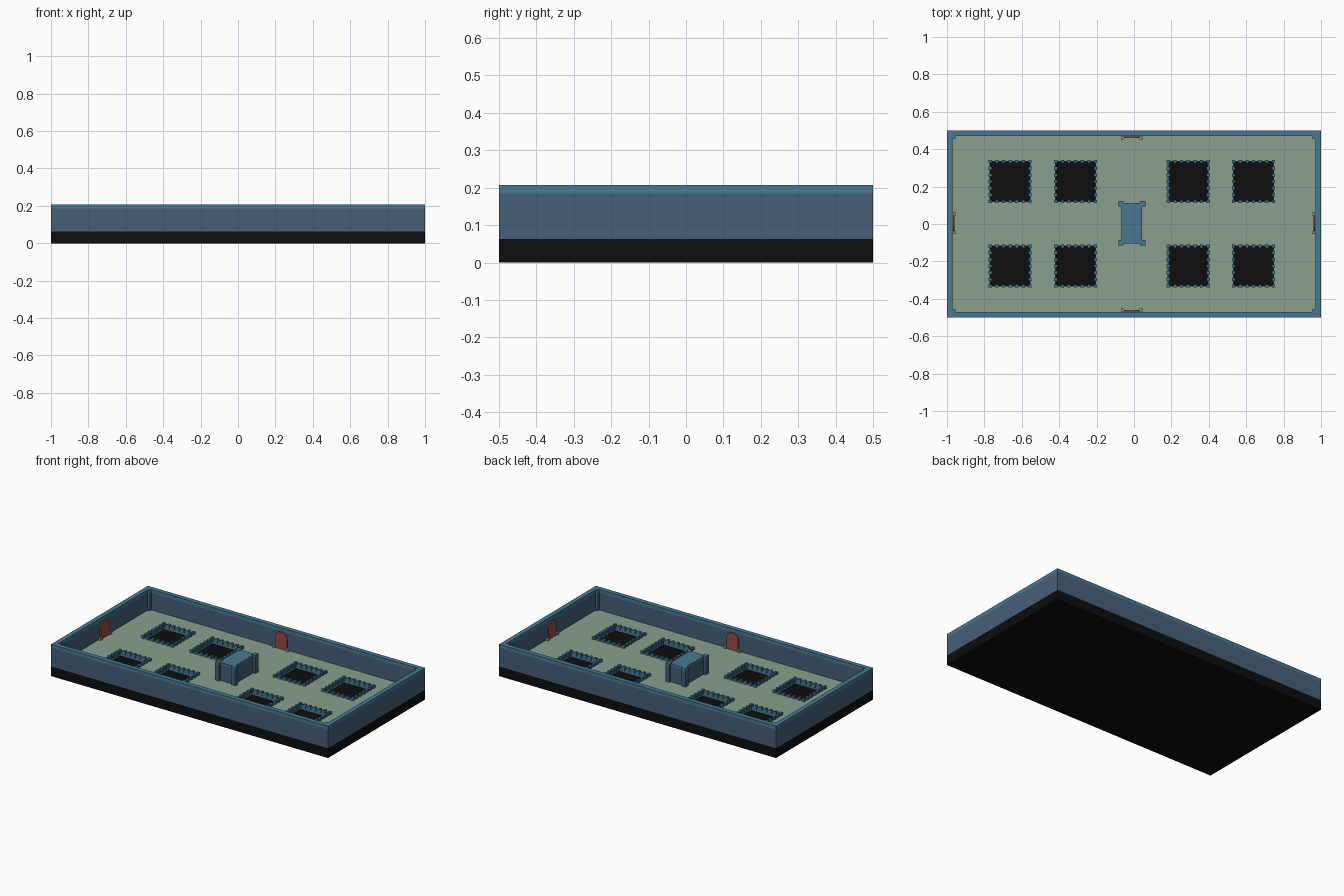
import bpy, bmesh
from mathutils import Vector

if "Cube" in bpy.data.objects:
    bpy.data.objects.remove(bpy.data.objects["Cube"], do_unlink=True)


def make_material(name, rgb):
    lin = [((c / 255 + 0.055) / 1.055) ** 2.4 if c > 10 else c / 255 / 12.92 for c in rgb]
    m = bpy.data.materials.new(name)
    m.use_nodes = True
    m.diffuse_color = (*lin, 1)
    m.node_tree.nodes["Principled BSDF"].inputs["Base Color"].default_value = (*lin, 1)
    return m


BLACK = make_material("black", (13, 13, 13))
SLATE = make_material("slate_blue", (69, 95, 120))
TEAL = make_material("teal_blue", (72, 121, 146))
GREEN = make_material("sage_green", (136, 160, 142))
RED = make_material("brick_red", (150, 77, 67))

FLOOR = 0.073      # top of the green floor
PIT = 0.05         # bottom of the pits
BASE = 0.063       # top of the black band
TOP = 0.207        # top of the wall
CAP = 0.185        # underside of the teal coping
IX, IY = 0.97, 0.47   # inner faces of the wall


def add_object(name, bm, mat):
    bmesh.ops.recalc_face_normals(bm, faces=bm.faces)
    me = bpy.data.meshes.new(name)
    bm.to_mesh(me)
    bm.free()
    me.materials.append(mat)
    ob = bpy.data.objects.new(name, me)
    bpy.context.collection.objects.link(ob)
    return ob


def add_box(bm, x0, x1, y0, y1, z0, z1):
    vs = bmesh.ops.create_cube(bm, size=1)["verts"]
    for v in vs:
        v.co = Vector((x1 if v.co.x > 0 else x0, y1 if v.co.y > 0 else y0, z1 if v.co.z > 0 else z0))


def boxes(name, mat, specs):
    bm = bmesh.new()
    for s in specs:
        add_box(bm, *s)
    return add_object(name, bm, mat)


def plate(name, mat, xs, ys, z0, z1, hole):
    """Slab on a grid of cuts, leaving open the cells that hole(x, y) picks."""
    bm = bmesh.new()
    grid = [[bm.verts.new((x, y, z0)) for y in ys] for x in xs]
    for i in range(len(xs) - 1):
        for j in range(len(ys) - 1):
            if not hole((xs[i] + xs[i + 1]) / 2, (ys[j] + ys[j + 1]) / 2):
                bm.faces.new((grid[i][j], grid[i + 1][j], grid[i + 1][j + 1], grid[i][j + 1]))
    loose = [v for v in bm.verts if not v.link_faces]
    bmesh.ops.delete(bm, geom=loose, context="VERTS")
    ext = bmesh.ops.extrude_face_region(bm, geom=bm.faces[:], use_keep_orig=True)["geom"]
    for v in ext:
        if isinstance(v, bmesh.types.BMVert):
            v.co.z = z1
    return add_object(name, bm, mat)


def ring(name, mat, cx, cy, ox, oy, ix, iy, z0, z1):
    xs = [cx - ox, cx - ix, cx + ix, cx + ox]
    ys = [cy - oy, cy - iy, cy + iy, cy + oy]
    return plate(name, mat, xs, ys, z0, z1,
                 lambda x, y: abs(x - cx) < ix and abs(y - cy) < iy)


# Base, wall and coping
boxes("base_slab", BLACK, [(-1, 1, -0.5, 0.5, 0, PIT)])
ring("base_rim", BLACK, 0, 0, 1, 0.5, IX, IY, PIT, BASE)
ring("outer_wall", SLATE, 0, 0, 1, 0.5, IX, IY, BASE, CAP)
ring("wall_coping", TEAL, 0, 0, 1, 0.5, IX, IY, CAP, TOP)

# Corner pilasters inside the wall
P = 0.016
corners = [(sx, sy) for sx in (-1, 1) for sy in (-1, 1)]
for name, mat, z0, z1 in (("corner_pilasters", SLATE, FLOOR - 0.01, CAP),
                          ("corner_pilaster_caps", TEAL, CAP, TOP - 0.002)):
    boxes(name, mat, [(*sorted((sx * IX, sx * (IX - P))), *sorted((sy * IY, sy * (IY - P))), z0, z1)
                      for sx, sy in corners])

# Floor with square pits
PIT_X = (-0.662, -0.312, 0.29, 0.639)
PIT_Y = (-0.225, 0.227)
H = 0.109
xs = [-IX] + [c + s * H for c in PIT_X for s in (-1, 1)] + [IX]
ys = [-IY] + [c + s * H for c in PIT_Y for s in (-1, 1)] + [IY]
plate("floor", GREEN, xs, ys, PIT, FLOOR,
      lambda x, y: any(abs(x - c) < H for c in PIT_X) and any(abs(y - c) < H for c in PIT_Y))

# Pit walls with a row of seven merlons on each side
M, N = 0.0085, 7
offsets = [-0.1065 + 0.213 * k / (N - 1) for k in range(N)]
for i, cx in enumerate(PIT_X):
    for j, cy in enumerate(PIT_Y):
        tag = f"{i + 1}_{j + 1}"
        ring("pit_wall_" + tag, TEAL, cx, cy, 0.11, 0.11, 0.104, 0.104, PIT, FLOOR + 0.009)
        spots = [(a, b) for a in offsets for b in offsets
                 if abs(abs(a) - 0.1065) < 1e-6 or abs(abs(b) - 0.1065) < 1e-6]
        boxes("pit_merlons_" + tag, TEAL,
              [(cx + a - M, cx + a + M, cy + b - M, cy + b + M, FLOOR - 0.008, FLOOR + 0.018)
               for a, b in spots])

# Central tower: body with four corner columns and a coping
TX, TY = -0.011, 0.004
plan = [(TX - 0.055, TX + 0.055, TY - 0.107, TY + 0.107)]
for sx, sy in corners:
    x, y = TX + sx * 0.058, TY + sy * 0.105
    plan.append((x - 0.014, x + 0.014, y - 0.015, y + 0.015))
for name, mat, z0, z1 in (("tower_shaft", SLATE, FLOOR - 0.005, 0.176),
                          ("tower_coping", TEAL, 0.176, 0.19)):
    boxes(name, mat, [(*p, z0, z1 + (0.003 if k and mat == TEAL else 0)) for k, p in enumerate(plan)])

# Arched doors standing just inside each wall, with a low post on either side
W = 0.042
arch = [(-W, 0), (W, 0), (W, 0.08), (W * 0.8, 0.098), (W * 0.35, 0.11),
        (-W * 0.35, 0.11), (-W * 0.8, 0.098), (-W, 0.08)]
for name, normal, dist, shift in (("back", (0, 1), IY, -0.012), ("front", (0, -1), IY, -0.012),
                                  ("left", (1, 0), IX, 0.004), ("right", (-1, 0), IX, 0.004)):
    n = Vector((*normal, 0))
    t = Vector((abs(n.y), abs(n.x), 0))
    centre = n * (dist - 0.009) + t * shift
    bm = bmesh.new()
    face = bm.faces.new([bm.verts.new(centre + t * a + Vector((0, 0, FLOOR + h))) for a, h in arch])
    ext = bmesh.ops.extrude_face_region(bm, geom=[face], use_keep_orig=True)["geom"]
    bmesh.ops.translate(bm, vec=n * 0.008, verts=[v for v in ext if isinstance(v, bmesh.types.BMVert)])
    add_object(name + "_door", bm, RED)
    posts = []
    for s in (-1, 1):
        c = centre + t * s * 0.05
        posts.append((c.x - 0.008, c.x + 0.008, c.y - 0.008, c.y + 0.008, FLOOR - 0.005, FLOOR + 0.015))
    boxes(name + "_door_posts", GREEN, posts)
